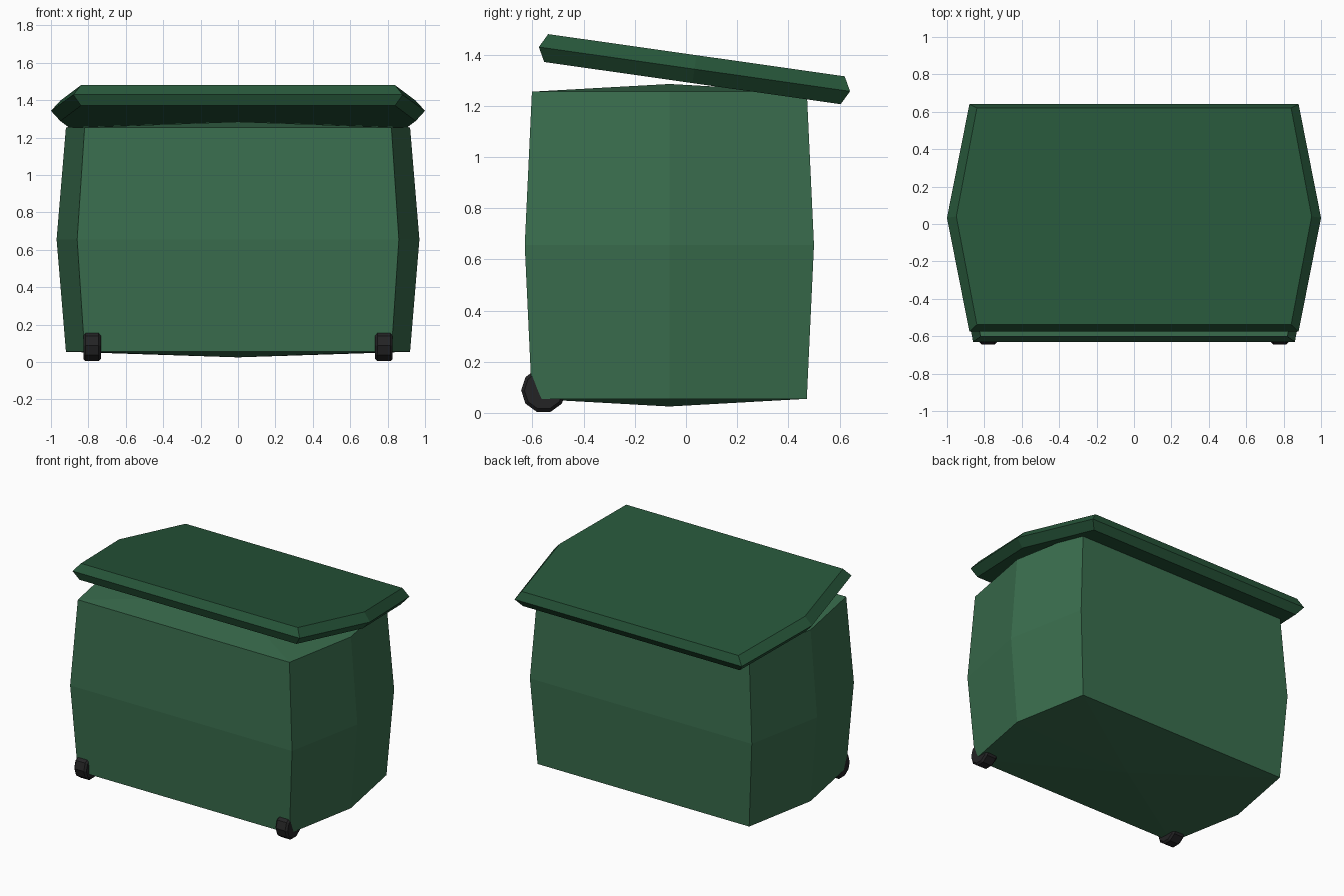
import bpy, bmesh, math
from mathutils import Matrix

if "Cube" in bpy.data.objects:
    bpy.data.objects.remove(bpy.data.objects["Cube"])


def material(name, rgb):
    m = bpy.data.materials.new(name)
    m.diffuse_color = (*rgb, 1.0)
    m.use_nodes = True
    m.node_tree.nodes["Principled BSDF"].inputs["Base Color"].default_value = m.diffuse_color
    return m


BODY_GREEN = material("body green", (0.042, 0.155, 0.076))
LID_GREEN = material("dark lid green", (0.020, 0.093, 0.042))
BLACK = material("wheel black", (0.017, 0.017, 0.018))


def finish(name, bm, mat, location):
    bmesh.ops.recalc_face_normals(bm, faces=bm.faces)
    mesh = bpy.data.meshes.new(name)
    bm.to_mesh(mesh)
    bm.free()
    mesh.materials.append(mat)
    obj = bpy.data.objects.new(name, mesh)
    obj.location = location
    bpy.context.collection.objects.link(obj)
    return obj


def hex_loft(name, rings, peaks, mat, location, tilt=0.0):
    """Stack hexagons (end half-width, middle half-width, half-depth, z) and cap
    them with shallow pyramids, or flat faces where a peak is None."""
    bm = bmesh.new()
    loops = []
    for end, mid, depth, z in rings:
        plan = [(-end, -depth), (end, -depth), (mid, 0),
                (end, depth), (-end, depth), (-mid, 0)]
        loops.append([bm.verts.new((x, y, z)) for x, y in plan])
    for low, high in zip(loops, loops[1:]):
        for i in range(6):
            j = (i + 1) % 6
            bm.faces.new((low[i], low[j], high[j], high[i]))
    for loop, peak in zip((loops[0], loops[-1]), peaks):
        if peak is None:
            bm.faces.new(loop)
        else:
            tip = bm.verts.new((0, 0, peak))
            for i in range(6):
                bm.faces.new((loop[i], loop[(i + 1) % 6], tip))
    obj = finish(name, bm, mat, location)
    obj.rotation_euler.x = tilt
    return obj


# Bulging bin body
hex_loft("bin_body",
         [(0.82, 0.92, 0.537, 0.055), (0.86, 0.97, 0.565, 0.655), (0.82, 0.92, 0.537, 1.255)],
         (0.025, 1.285), BODY_GREEN, (0, -0.065, 0))

# Sloping lid with a bevelled rim
hex_loft("lid",
         [(0.84, 0.95, 0.585, -0.055), (0.88, 1.0, 0.614, 0), (0.84, 0.95, 0.585, 0.055)],
         (None, None), LID_GREEN, (0, 0.033, 1.343), -math.radians(8.1))

# Two chunky wheels under the front edge
for side, x in (("left", -0.78), ("right", 0.78)):
    bm = bmesh.new()
    turn = Matrix.Rotation(math.pi / 2, 4, 'Y')
    bmesh.ops.create_cone(bm, cap_ends=True, segments=10, radius1=0.088,
                          radius2=0.088, depth=0.094, matrix=turn)
    rims = [e for e in bm.edges if abs(e.verts[0].co.x - e.verts[1].co.x) < 0.01]
    bmesh.ops.bevel(bm, geom=rims, offset=0.012, segments=1, affect='EDGES')
    finish(side + "_wheel", bm, BLACK, (x, -0.556, 0.088))
